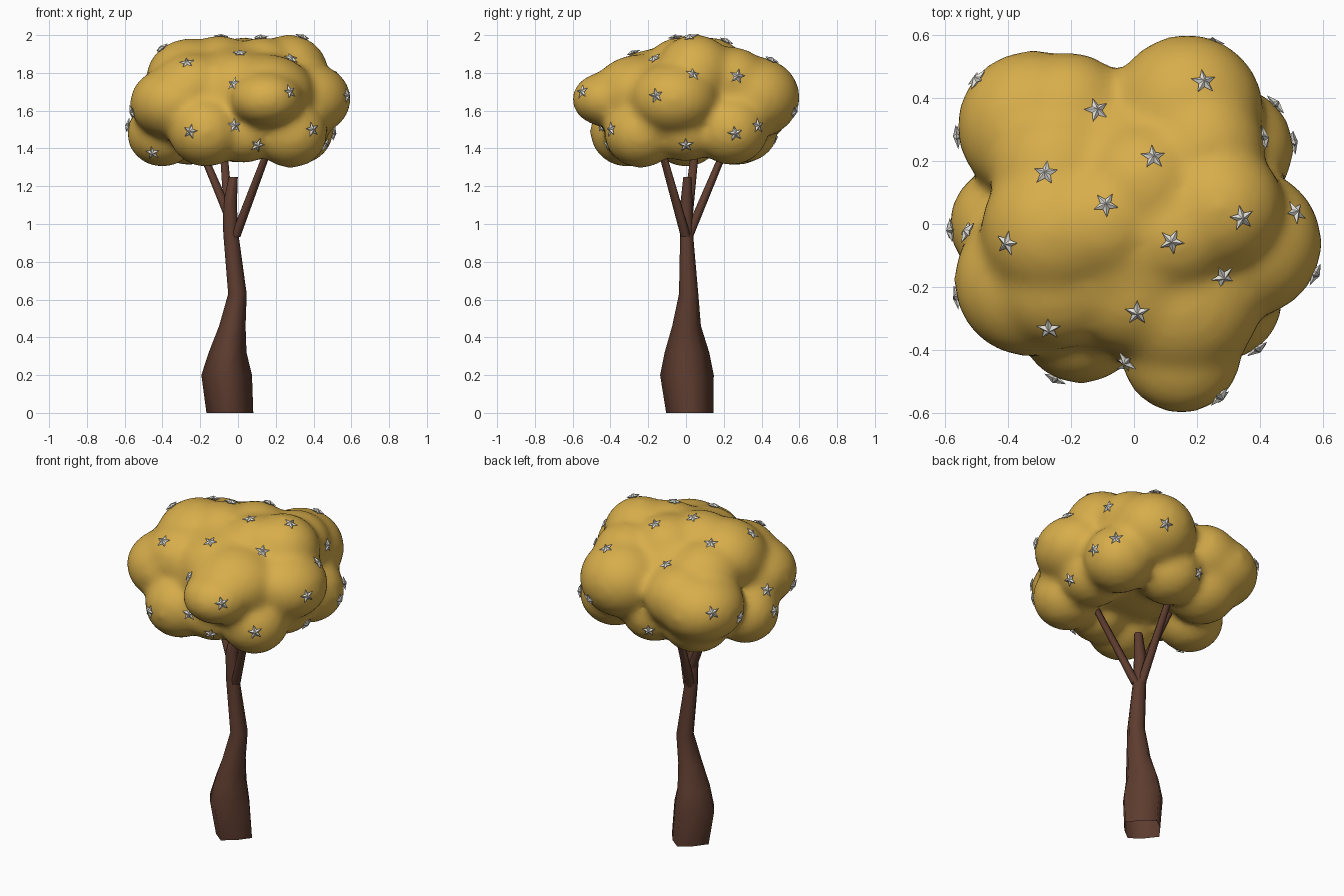
import bpy, bmesh, math
from mathutils import Vector, Matrix
from mathutils.bvhtree import BVHTree

if "Cube" in bpy.data.objects:
    bpy.data.objects.remove(bpy.data.objects["Cube"])


def material(name, rgb):
    m = bpy.data.materials.new(name)
    m.diffuse_color = (*rgb, 1)
    m.use_nodes = True
    m.node_tree.nodes["Principled BSDF"].inputs["Base Color"].default_value = m.diffuse_color
    return m


BARK = material("bark", (0.11, 0.045, 0.028))
LEAF = material("gold_leaves", (0.68, 0.42, 0.07))
STAR = material("pale_metal", (0.78, 0.76, 0.70))


def make_object(name, bm, mat):
    bmesh.ops.recalc_face_normals(bm, faces=bm.faces)
    me = bpy.data.meshes.new(name)
    bm.to_mesh(me)
    bm.free()
    ob = bpy.data.objects.new(name, me)
    bpy.context.collection.objects.link(ob)
    me.materials.append(mat)
    return ob


def activate(ob):
    bpy.ops.object.select_all(action='DESELECT')
    ob.select_set(True)
    bpy.context.view_layer.objects.active = ob


def tube(name, rings):
    """Loft 8-sided rings (x, y, z, rx, ry, diag); diag < 1 squares the section."""
    bm = bmesh.new()
    loops = []
    for x, y, z, rx, ry, diag in rings:
        loop = []
        for i in range(8):
            a, f = i * math.pi / 4, (diag if i % 2 else 1)
            loop.append(bm.verts.new((x + rx * f * math.cos(a), y + ry * f * math.sin(a), z)))
        loops.append(loop)
    for lo, hi in zip(loops, loops[1:]):
        for i in range(8):
            j = (i + 1) % 8
            bm.faces.new((lo[i], lo[j], hi[j], hi[i]))
    bm.faces.new(loops[-1])
    ob = make_object(name, bm, BARK)
    activate(ob)
    bpy.ops.object.shade_smooth_by_angle(angle=math.radians(85))
    return ob


# Trunk: swollen squared foot (open below), slight kink, tapering to a stub
tube("trunk", [
    (-0.043, 0.02, 0.0, 0.124, 0.125, 0.80),
    (-0.060, 0.005, 0.2, 0.134, 0.142, 0.80),
    (-0.055, 0.005, 0.32, 0.100, 0.118, 0.84),
    (-0.030, 0.003, 0.46, 0.070, 0.076, 0.92),
    (-0.003, 0.014, 0.63, 0.049, 0.051, 0.98),
    (-0.038, 0.003, 0.95, 0.040, 0.034, 1),
    (-0.043, 0.002, 1.1, 0.037, 0.033, 1),
    (-0.025, 0.008, 1.25, 0.024, 0.022, 1)])

# Branches running up into the crown
branches = [((-0.015, 0.0, 0.93), (0.20, -0.16, 1.50)),
            ((-0.05, 0.01, 1.05), (-0.24, 0.06, 1.50)),
            ((-0.04, 0.01, 0.93), (-0.085, 0.25, 1.50))]
for k, (a, b) in enumerate(branches):
    tube(f"branch_{k + 1}", [(*a, 0.027, 0.027, 1), (*b, 0.018, 0.018, 1)])

# Crown: overlapping flattened puffs fused by voxel remesh and smoothed
puffs = [  # x, y, z, horizontal radius, vertical radius
    # core and top
    (0.0, 0.0, 1.68, 0.42, 0.28), (-0.25, -0.02, 1.77, 0.24, 0.215),
    (0.13, -0.03, 1.82, 0.19, 0.17), (0.03, 0.12, 1.80, 0.21, 0.19),
    (0.27, 0.05, 1.80, 0.21, 0.205), (-0.10, 0.0, 1.82, 0.20, 0.18),
    # main outer ring
    (-0.32, 0.31, 1.61, 0.245, 0.20), (-0.21, 0.34, 1.65, 0.21, 0.19),
    (-0.24, 0.16, 1.74, 0.22, 0.18),
    (0.17, 0.36, 1.67, 0.245, 0.22), (0.22, 0.24, 1.76, 0.20, 0.18),
    (0.36, -0.06, 1.66, 0.24, 0.20), (0.15, -0.41, 1.66, 0.195, 0.15),
    (0.15, -0.24, 1.69, 0.26, 0.21), (0.0, -0.20, 1.72, 0.22, 0.20),
    (-0.33, -0.18, 1.64, 0.245, 0.20), (-0.24, -0.18, 1.72, 0.22, 0.19),
    # lower ring
    (-0.40, 0.0, 1.48, 0.19, 0.18), (-0.17, -0.31, 1.49, 0.20, 0.19),
    (0.03, -0.27, 1.47, 0.17, 0.15), (0.28, -0.24, 1.48, 0.195, 0.185),
    (0.31, 0.24, 1.50, 0.20, 0.19), (0.30, 0.0, 1.48, 0.18, 0.15),
    (0.0, 0.30, 1.50, 0.19, 0.18), (-0.26, 0.27, 1.49, 0.20, 0.18),
]
bm = bmesh.new()
for x, y, z, r, h in puffs:
    bmesh.ops.create_icosphere(bm, subdivisions=3, radius=1,
                               matrix=Matrix.Translation((x, y, z)) @ Matrix.Diagonal((r, r, h, 1)))
crown = make_object("crown", bm, LEAF)
activate(crown)
rm = crown.modifiers.new("fuse", 'REMESH')
rm.mode = 'VOXEL'
rm.voxel_size = 0.022
rm.use_smooth_shade = True
sm = crown.modifiers.new("soften", 'SMOOTH')
sm.factor = 0.5
sm.iterations = 14
for n in ("fuse", "soften"):
    bpy.ops.object.modifier_apply(modifier=n)
bpy.ops.object.shade_smooth()

# Star ornaments seated on the crown surface
me = crown.data
bvh = BVHTree.FromPolygons([v.co.copy() for v in me.vertices],
                           [tuple(p.vertices) for p in me.polygons])
top = [(0.22, 0.45), (-0.12, 0.36), (0.06, 0.21), (-0.28, 0.16), (-0.09, 0.06),
       (-0.40, -0.06), (0.12, -0.055), (0.34, 0.02), (0.28, -0.165),
       (0.01, -0.28), (-0.27, -0.33), (0.51, 0.035)]
front = [(-0.02, 1.74), (0.27, 1.70), (-0.25, 1.49), (-0.02, 1.52),
         (0.39, 1.50), (0.10, 1.42), (-0.45, 1.38)]
side = [(0.58, -0.16, 1.68), (0.40, 0.27, 1.78), (0.45, 0.38, 1.52),
        (0.50, 0.26, 1.48), (0.25, 0.57, 1.60), (-0.08, 0.48, 1.45),
        (-0.50, 0.46, 1.67), (-0.56, 0.28, 1.59), (-0.58, -0.02, 1.52),
        (-0.54, -0.23, 1.60), (-0.50, -0.04, 1.62), (0.46, 0.0, 1.42)]
hits = [bvh.ray_cast(Vector((x, y, 3)), Vector((0, 0, -1))) for x, y in top]
hits += [bvh.ray_cast(Vector((x, -2, z)), Vector((0, 1, 0))) for x, z in front]
hits += [bvh.find_nearest(Vector(p)) for p in side]

bm = bmesh.new()
for k, (loc, nor, *_rest) in enumerate(hits):
    if loc is None:
        continue
    m = (Matrix.Translation(loc + nor * 0.007) @ nor.to_track_quat('Z', 'Y').to_matrix().to_4x4()
         @ Matrix.Rotation(0.25 * math.sin(k * 2.1), 4, 'Z'))
    rim = []
    for i in range(10):
        r = 0.018 if i % 2 else 0.042
        a = math.pi / 2 + i * math.pi / 5
        rim.append(bm.verts.new(m @ Vector((r * math.cos(a), r * math.sin(a), 0))))
    tips = [bm.verts.new(m @ Vector((0, 0, h))) for h in (0.014, -0.014)]
    for i in range(10):
        for tip in tips:
            bm.faces.new((rim[i], rim[(i + 1) % 10], tip))
make_object("star_ornaments", bm, STAR)
